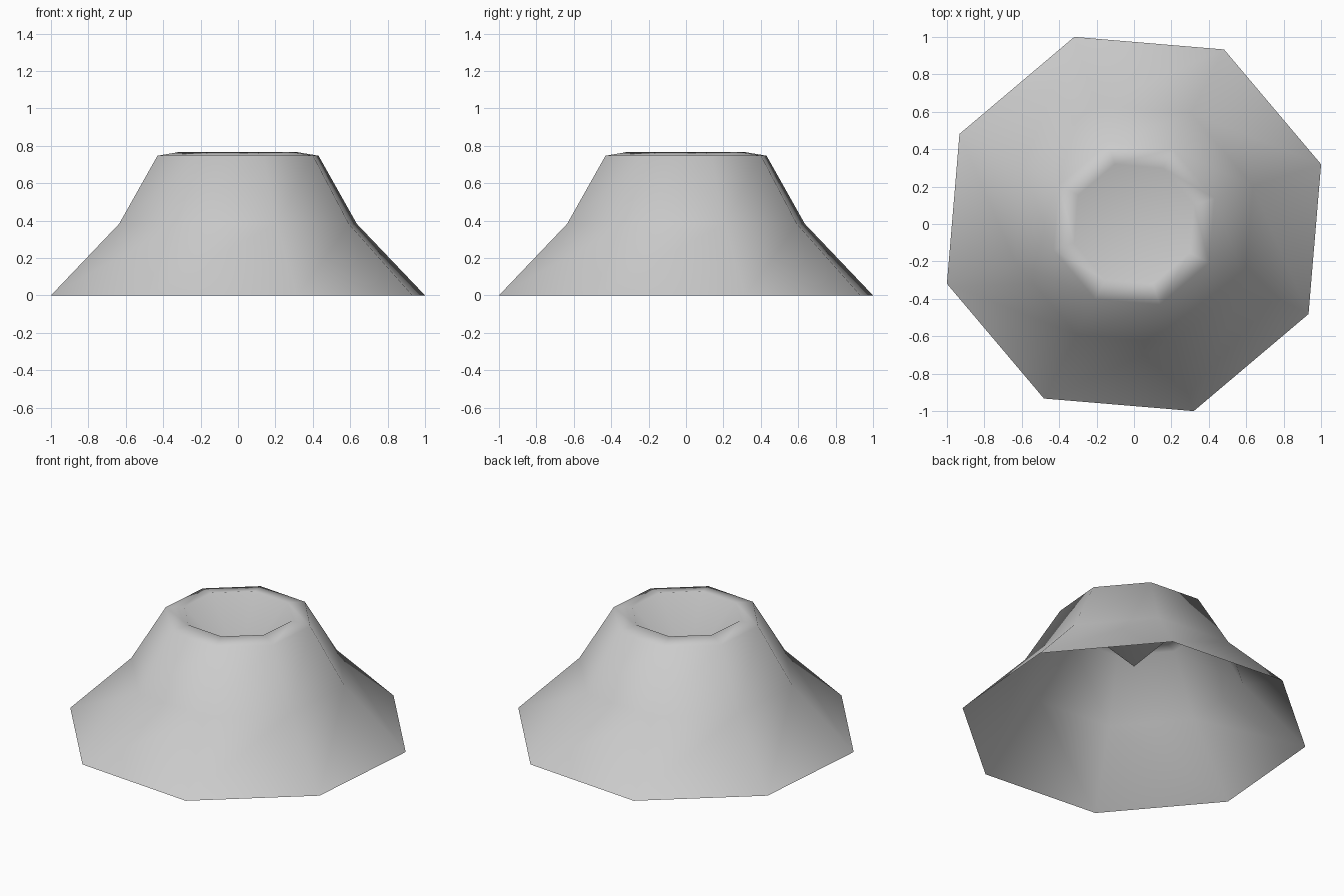
import bpy, bmesh, math

if "Cube" in bpy.data.objects:
    bpy.data.objects.remove(bpy.data.objects["Cube"])

SIDES = 8
TURN = math.radians(17.7)
# (radius, height) from the open foot up to the crater rim
PROFILE = [(1.05, 0.0), (0.667, 0.383), (0.452, 0.747), (0.336, 0.766)]
CRATER_BOTTOM = 0.42

rock = bpy.data.materials.new("grey rock")
rock.diffuse_color = (0.6, 0.6, 0.6, 1)
rock.use_nodes = True
rock.node_tree.nodes["Principled BSDF"].inputs["Base Color"].default_value = rock.diffuse_color

bm = bmesh.new()


def ring(radius, z):
    angles = [TURN + math.tau * i / SIDES for i in range(SIDES)]
    return [bm.verts.new((radius * math.cos(a), radius * math.sin(a), z)) for a in angles]


# outer slopes and rim
rings = [ring(r, z) for r, z in PROFILE]
for low, high in zip(rings, rings[1:]):
    for i in range(SIDES):
        j = (i + 1) % SIDES
        bm.faces.new((low[i], low[j], high[j], high[i]))

# crater, a cone sinking to one point
tip = bm.verts.new((0, 0, CRATER_BOTTOM))
for i in range(SIDES):
    bm.faces.new((rings[-1][i], rings[-1][(i + 1) % SIDES], tip))

for face in bm.faces:
    face.smooth = True

mesh = bpy.data.meshes.new("volcano_cone")
bm.to_mesh(mesh)
bm.free()
mesh.materials.append(rock)
volcano = bpy.data.objects.new("volcano_cone", mesh)
bpy.context.collection.objects.link(volcano)
